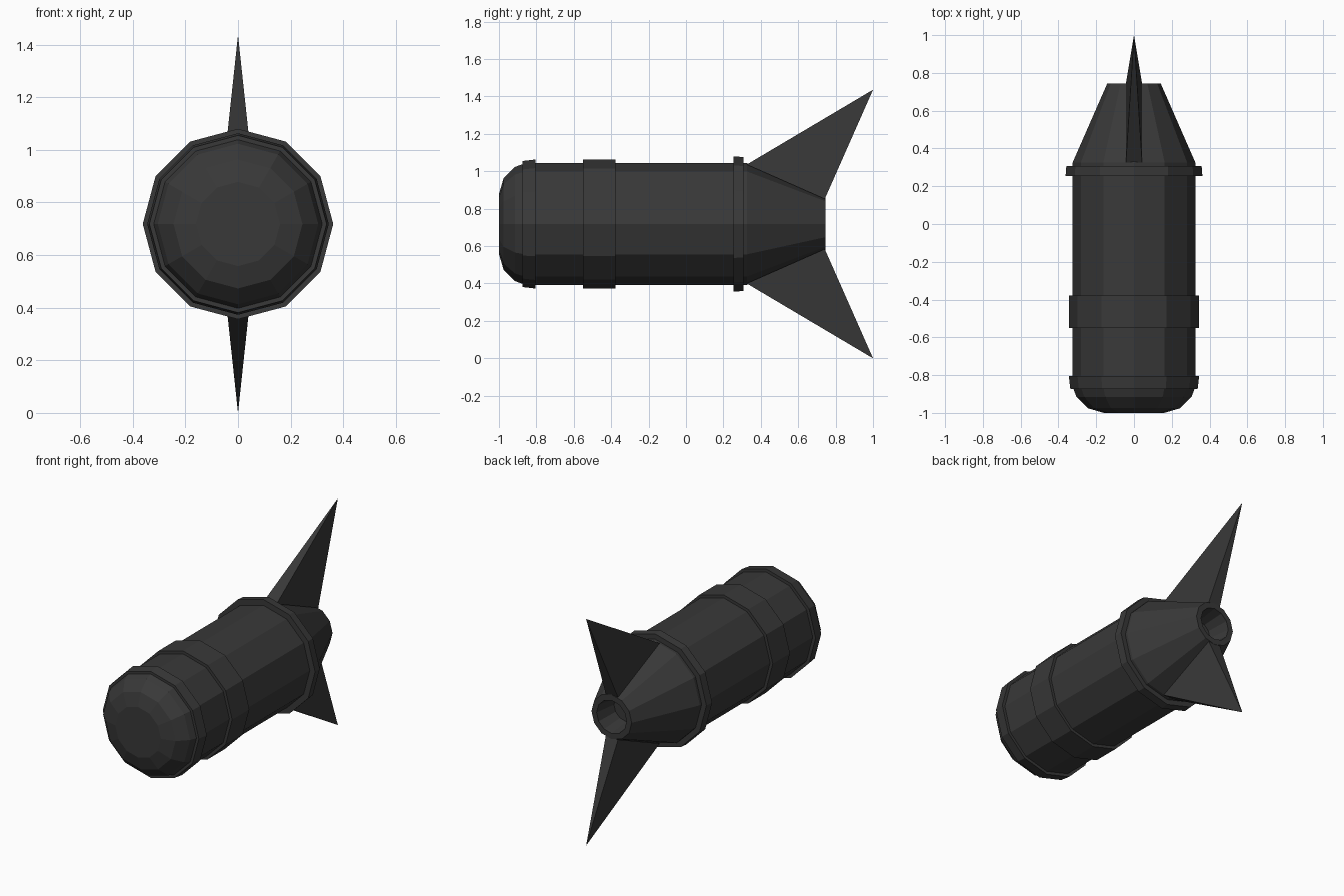
import bpy, bmesh, math

if "Cube" in bpy.data.objects:
    bpy.data.objects.remove(bpy.data.objects["Cube"])

CZ = 0.718   # height of the long axis
SIDES = 12

mat = bpy.data.materials.new("dark_grey")
mat.diffuse_color = (0.04, 0.04, 0.04, 1)
mat.use_nodes = True
mat.node_tree.nodes["Principled BSDF"].inputs["Base Color"].default_value = mat.diffuse_color


def finish(bm, name):
    bmesh.ops.recalc_face_normals(bm, faces=bm.faces)
    me = bpy.data.meshes.new(name)
    bm.to_mesh(me)
    bm.free()
    me.materials.append(mat)
    ob = bpy.data.objects.new(name, me)
    bpy.context.collection.objects.link(ob)
    return ob


def lathe(name, profile, closed=False):
    """Turn (y, radius) pairs around the long axis."""
    bm = bmesh.new()
    rings = []
    for y, r in profile:
        rings.append([bm.verts.new((r * math.cos(2 * math.pi * i / SIDES), y,
                                    CZ + r * math.sin(2 * math.pi * i / SIDES)))
                      for i in range(SIDES)])
    pairs = list(zip(rings, rings[1:]))
    if closed:
        pairs.append((rings[-1], rings[0]))
    for a, b in pairs:
        for i in range(SIDES):
            j = (i + 1) % SIDES
            bm.faces.new((a[i], a[j], b[j], b[i]))
    if not closed:
        bm.faces.new(rings[0])
        bm.faces.new(rings[-1])
    return finish(bm, name)


# Body: rounded nose, barrel, tapered tail and recessed nozzle
lathe("body", [(-1.0, 0.16), (-0.975, 0.245), (-0.915, 0.305), (-0.86, 0.325),
               (0.325, 0.325), (0.745, 0.141), (0.745, 0.105), (0.60, 0.085)])

# Raised bands around the barrel
for name, y0, y1, r0, r1 in [("nose_band", -0.873, -0.805, 0.337, 0.345),
                             ("middle_band", -0.55, -0.378, 0.344, 0.344),
                             ("tail_band", 0.255, 0.307, 0.362, 0.358)]:
    lathe(name, [(y0, r0), (y1, r1), (y1, 0.30), (y0, 0.30)], closed=True)

# Swept tail fins, upper and lower, as thin pyramids
for name, s in (("upper_fin", 1), ("lower_fin", -1)):
    bm = bmesh.new()
    w = 0.043
    base = [bm.verts.new((x, y, CZ + s * h)) for x, y, h in
            [(-w, 0.325, 0.318), (w, 0.325, 0.318), (w, 0.742, 0.134), (-w, 0.742, 0.134)]]
    tip = bm.verts.new((0, 1.0, CZ + s * 0.718))
    bm.faces.new(base)
    for i in range(4):
        bm.faces.new((base[i], base[(i + 1) % 4], tip))
    finish(bm, name)
